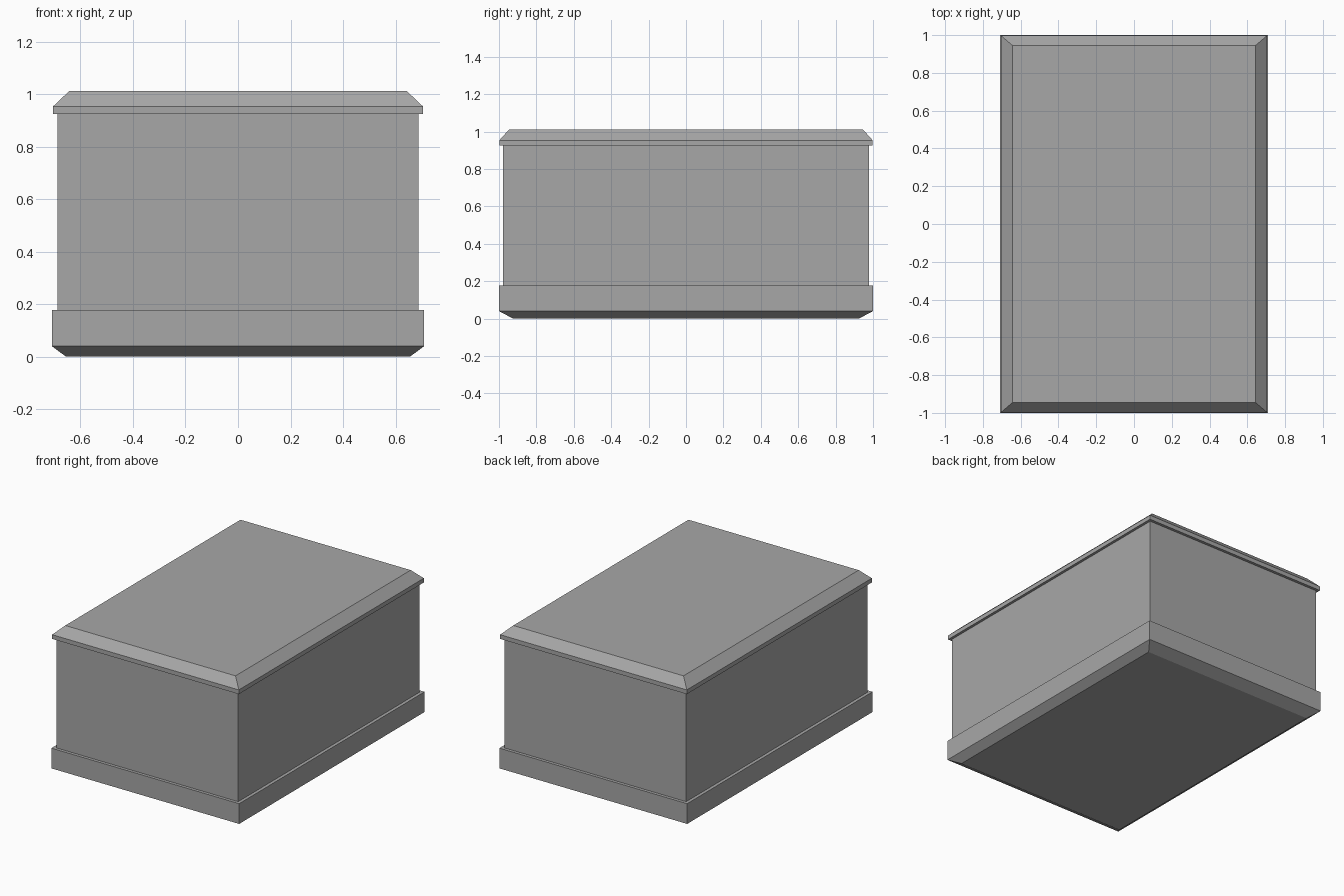
import bpy
import bmesh

cube = bpy.data.objects.get("Cube")
if cube:
    bpy.data.objects.remove(cube, do_unlink=True)

# Single flat stone colour
stone = bpy.data.materials.new("grey stone")
stone.use_nodes = True
colour = (0.39, 0.39, 0.39, 1.0)
stone.diffuse_color = colour
bsdf = stone.node_tree.nodes["Principled BSDF"]
bsdf.inputs["Base Color"].default_value = colour
bsdf.inputs["Roughness"].default_value = 0.8


def stacked_block(name, sections):
    """Closed block through rectangular sections (half_x, half_y, z), bottom to top."""
    bm = bmesh.new()
    rings = [[bm.verts.new((sx * hx, sy * hy, z))
              for sx, sy in ((-1, -1), (1, -1), (1, 1), (-1, 1))]
             for hx, hy, z in sections]
    for low, high in zip(rings, rings[1:]):
        for i in range(4):
            j = (i + 1) % 4
            bm.faces.new((low[i], low[j], high[j], high[i]))
    bm.faces.new(rings[0][::-1])
    bm.faces.new(rings[-1])
    bmesh.ops.recalc_face_normals(bm, faces=bm.faces)
    mesh = bpy.data.meshes.new(name)
    bm.to_mesh(mesh)
    bm.free()
    mesh.materials.append(stone)
    obj = bpy.data.objects.new(name, mesh)
    bpy.context.collection.objects.link(obj)
    return obj


# Plinth with bevelled underside
stacked_block("plinth", [(0.655, 0.925, 0.0), (0.709, 1.0, 0.04), (0.709, 1.0, 0.178)])

# Plain box body, seated slightly into the plinth and lid
stacked_block("body", [(0.687, 0.979, 0.17), (0.687, 0.979, 0.93)])

# Overhanging lid with bevelled top edge
stacked_block("lid", [(0.705, 0.998, 0.924), (0.705, 0.998, 0.953), (0.643, 0.945, 1.012)])
